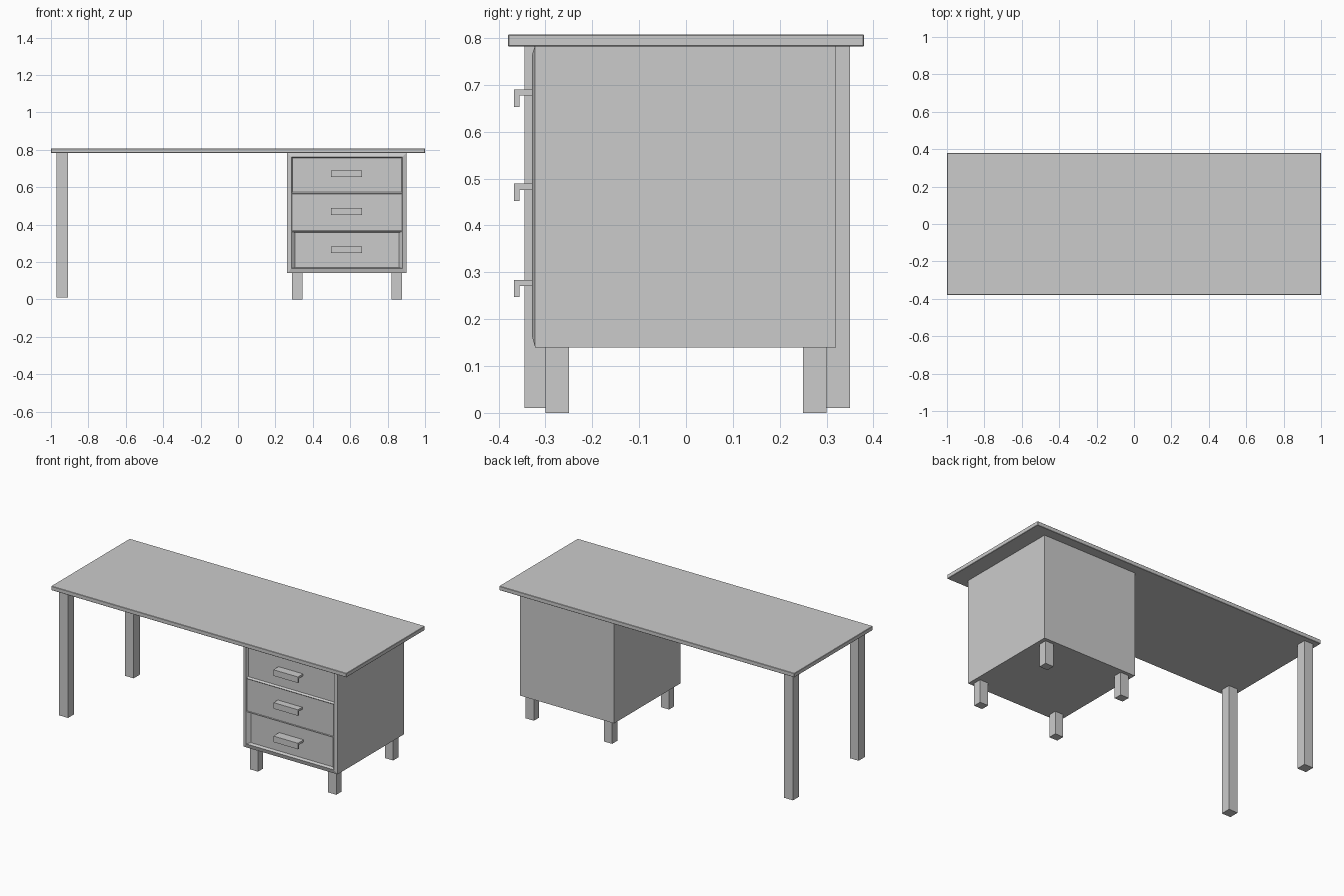
import bpy, bmesh

if "Cube" in bpy.data.objects:
    bpy.data.objects.remove(bpy.data.objects["Cube"])


def finish(name, bm):
    bmesh.ops.remove_doubles(bm, verts=bm.verts, dist=1e-5)
    bmesh.ops.recalc_face_normals(bm, faces=bm.faces)
    me = bpy.data.meshes.new(name)
    bm.to_mesh(me)
    bm.free()
    ob = bpy.data.objects.new(name, me)
    bpy.context.collection.objects.link(ob)
    return ob


def box(name, x, y, z):
    bm = bmesh.new()
    bmesh.ops.create_cube(bm, size=1)
    for v in bm.verts:
        for i, (lo, hi) in enumerate((x, y, z)):
            v.co[i] = hi if v.co[i] > 0 else lo
    return finish(name, bm)


def rect(bm, x0, x1, z0, z1, y):
    return [bm.verts.new((x, y, z)) for x, z in ((x0, z0), (x1, z0), (x1, z1), (x0, z1))]


def ring(bm, a, b):
    for i in range(4):
        j = (i + 1) % 4
        bm.faces.new((a[i], a[j], b[j], b[i]))


# Table top with slightly eased edges
top = box("table_top", (-1, 1), (-0.38, 0.38), (0.782, 0.807))
bev = top.modifiers.new("eased_edge", 'BEVEL')
bev.width = 0.002
bev.segments = 1

# Long legs on the left
for side, y0 in (("front", -0.345), ("back", 0.29)):
    box(side + "_leg", (-0.97, -0.91), (y0, y0 + 0.06), (0.01, 0.784))

# Cabinet body: closed box with a raised sloping frame on the front
XL, XR, FY = 0.285, 0.88, -0.329
bm = bmesh.new()
back = rect(bm, 0.263, 0.9, 0.14, 0.784, 0.32)
edge = rect(bm, 0.263, 0.9, 0.14, 0.784, -0.322)
bm.faces.new(back)
ring(bm, back, edge)
levels = (0.165, 0.363, 0.567, 0.762)
front = [[bm.verts.new((x, FY, z)) for z in levels] for x in (XL, XR)]
bm.faces.new((edge[0], edge[1], front[1][0], front[0][0]))
bm.faces.new((edge[2], edge[3], front[0][3], front[1][3]))
bm.faces.new((edge[1], edge[2], *reversed(front[1])))
bm.faces.new((edge[3], edge[0], *front[0]))

# Drawer fronts: each sunk into the frame (side inset, vertical inset, depth)
for i, (dx, dz, depth) in enumerate(((0.02, 0.006, 0.018), (0.004, 0.004, 0.004), (0.007, 0.007, 0.012))):
    outer = [front[0][i], front[1][i], front[1][i + 1], front[0][i + 1]]
    inner = rect(bm, XL + dx, XR - dx, levels[i] + dz, levels[i + 1] - dz, FY + depth)
    ring(bm, outer, inner)
    bm.faces.new(inner)
finish("drawer_cabinet", bm)

# Cabinet feet
for fb, y0 in (("front", -0.30), ("back", 0.25)):
    for lr, x0 in (("left", 0.29), ("right", 0.82)):
        box(f"cabinet_foot_{fb}_{lr}", (x0, x0 + 0.056), (y0, y0 + 0.05), (0, 0.142))

# Hooked drawer handles
profile = ((-0.305, 0), (-0.367, 0), (-0.367, -0.037), (-0.355, -0.037), (-0.355, -0.013), (-0.305, -0.013))
for i, z in enumerate((0.284, 0.489, 0.69)):
    bm = bmesh.new()
    f = bm.faces.new([bm.verts.new((0.497, y, z + h)) for y, h in profile])
    ext = bmesh.ops.extrude_face_region(bm, geom=[f])["geom"]
    bmesh.ops.translate(bm, vec=(0.166, 0, 0), verts=[g for g in ext if isinstance(g, bmesh.types.BMVert)])
    finish(f"drawer_handle_{i + 1}", bm)
